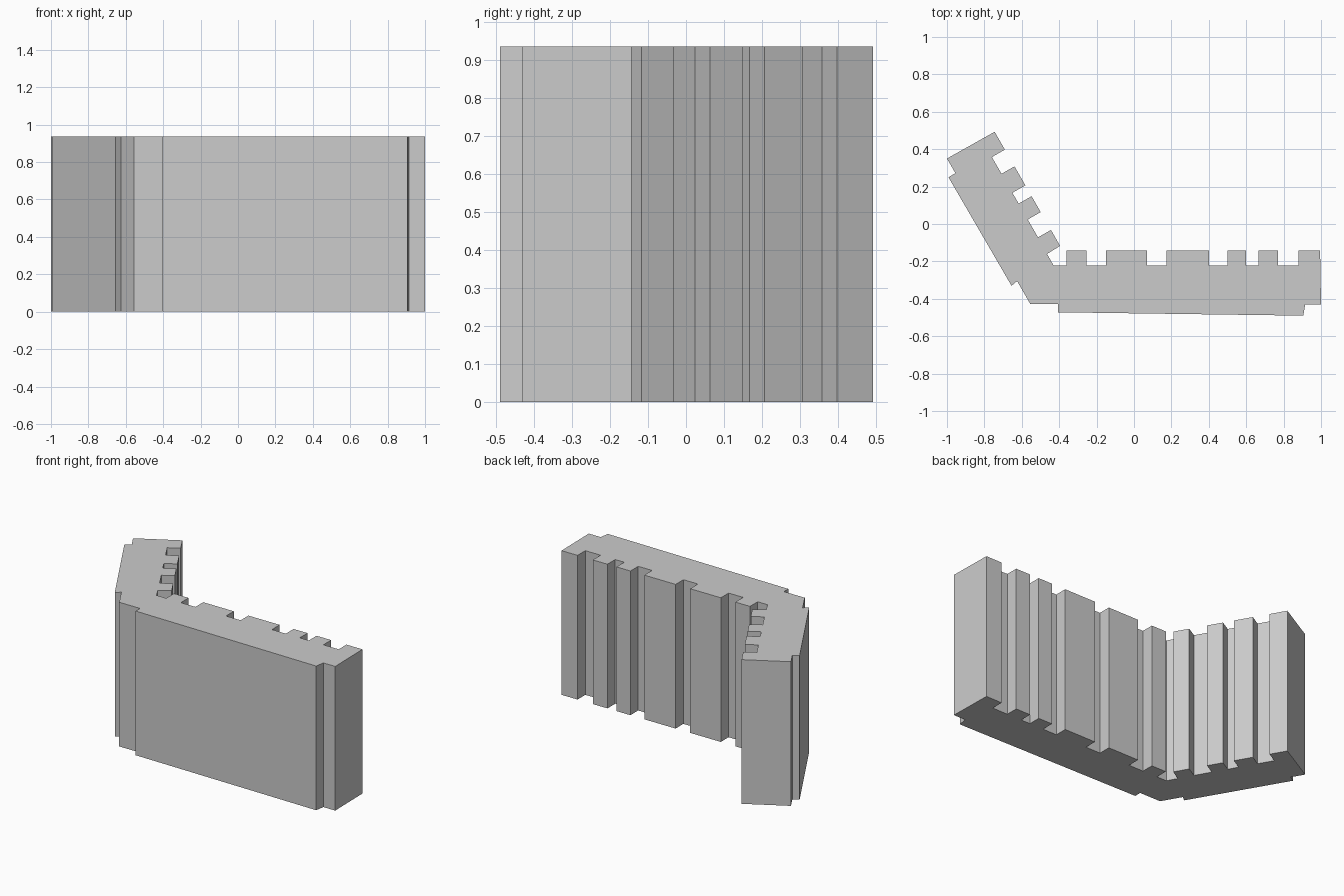
import bpy, bmesh
from mathutils import Vector

cube = bpy.data.objects.get("Cube")
if cube:
    bpy.data.objects.remove(cube, do_unlink=True)

HEIGHT = 0.937
NOTCH = 0.08


def notched_edge(start, end, notches):
    """Points along an edge with square grooves cut to its right-hand side."""
    start, end = Vector(start), Vector(end)
    along = (end - start).normalized()
    inward = Vector((along.y, -along.x)) * NOTCH
    points = [start]
    for a, b in notches:
        p, q = start + along * a, start + along * b
        points += [p, p + inward, q + inward, q]
    return points + [end]


# Outer side: long wall with raised facing, corner, then angled wing
outer = [Vector(p) for p in (
    (1.0, -0.43), (0.915, -0.43), (0.905, -0.49), (-0.405, -0.472),
    (-0.405, -0.427), (-0.555, -0.427), (-0.625, -0.305), (-0.655, -0.33),
    (-0.992, 0.25), (-0.955, 0.272), (-1.0, 0.35))]

# Inner side of the wing, grooved
wing = notched_edge((-0.745, 0.493), (-0.395, -0.117),
                    [(0.11, 0.213), (0.33, 0.397), (0.495, 0.605)])

# Inner corner pocket
corner = [Vector(p) for p in ((-0.465, -0.16), (-0.43, -0.222), (-0.36, -0.222))]

# Inner side of the long wall, grooved
back = notched_edge((-0.36, -0.143), (0.995, -0.143),
                    [(0.105, 0.21), (0.43, 0.535), (0.76, 0.86),
                     (0.96, 1.025), (1.13, 1.24)])

# Raise the outline into one solid
bm = bmesh.new()
base = bm.faces.new([bm.verts.new((p.x, p.y, 0))
                     for p in outer + wing + corner + back])
raised = bmesh.ops.extrude_face_region(bm, geom=[base])["geom"]
bmesh.ops.translate(bm, vec=(0, 0, HEIGHT),
                    verts=[g for g in raised if isinstance(g, bmesh.types.BMVert)])
if not any(abs(f.normal.z) > 0.9 and f.calc_center_median().z < 0.01 for f in bm.faces):
    bm.faces.new([v for v in bm.verts if v.co.z < 0.01])
bmesh.ops.recalc_face_normals(bm, faces=bm.faces)

mesh = bpy.data.meshes.new("angled_wall")
bm.to_mesh(mesh)
bm.free()
wall = bpy.data.objects.new("angled_wall", mesh)
bpy.context.collection.objects.link(wall)

# Plain grey
grey = bpy.data.materials.new("light_grey")
grey.use_nodes = True
colour = (0.6, 0.6, 0.6, 1)
grey.diffuse_color = colour
grey.node_tree.nodes["Principled BSDF"].inputs["Base Color"].default_value = colour
mesh.materials.append(grey)
